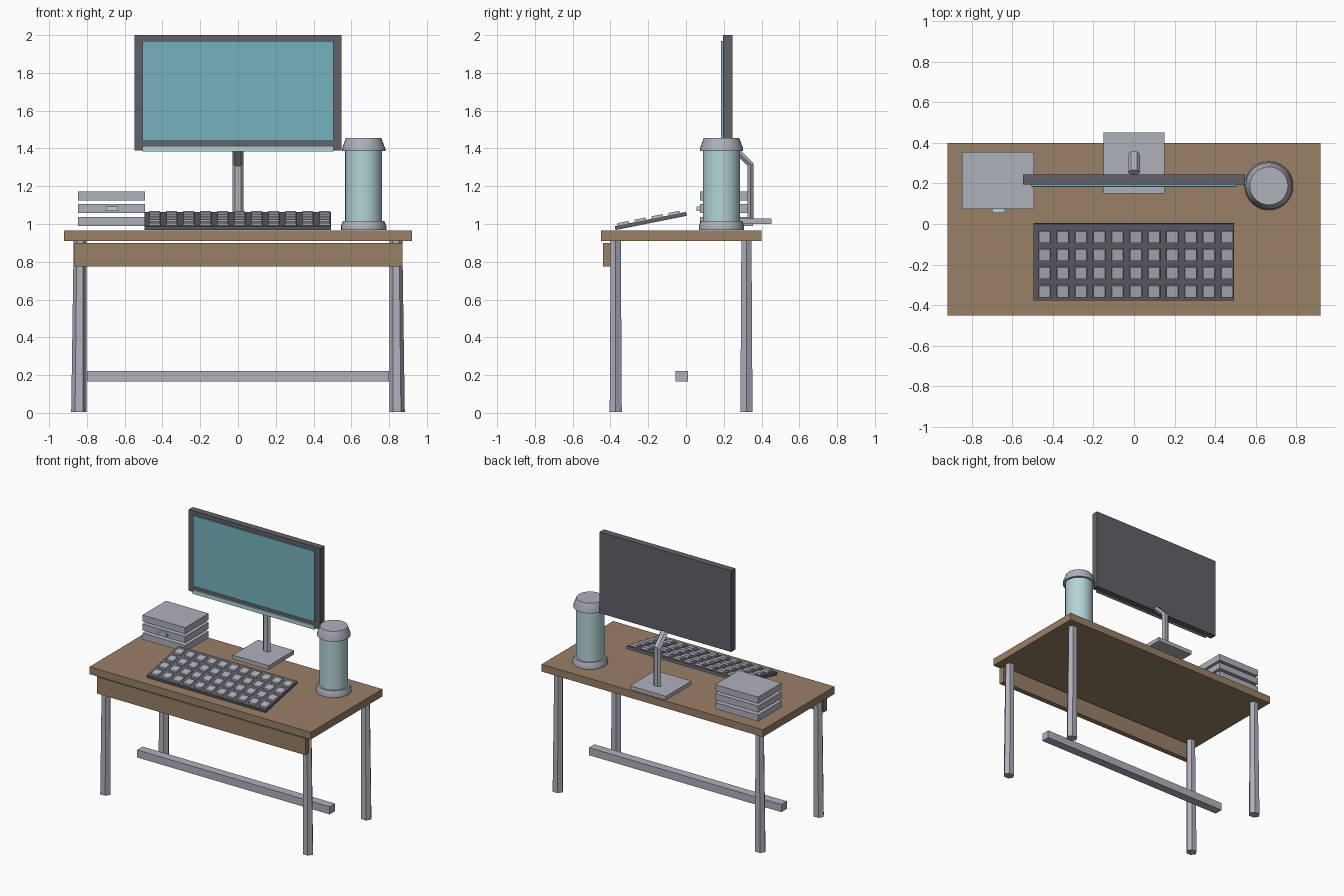
import bpy, bmesh
from math import cos, sin, pi, atan2
from mathutils import Matrix, Vector

if "Cube" in bpy.data.objects:
    bpy.data.objects.remove(bpy.data.objects["Cube"], do_unlink=True)


def material(name, rgb):
    m = bpy.data.materials.new(name)
    m.use_nodes = True
    m.diffuse_color = (*rgb, 1)
    m.node_tree.nodes["Principled BSDF"].inputs["Base Color"].default_value = (*rgb, 1)
    return m


wood = material("brown wood", (0.32, 0.215, 0.135))
metal = material("light grey", (0.43, 0.44, 0.50))
dark = material("dark grey", (0.12, 0.12, 0.14))
teal = material("screen teal", (0.18, 0.45, 0.52))
pale = material("pale teal", (0.45, 0.66, 0.67))


def finish(name, bm, *mats):
    bmesh.ops.recalc_face_normals(bm, faces=bm.faces)
    mesh = bpy.data.meshes.new(name)
    bm.to_mesh(mesh)
    bm.free()
    for m in mats:
        mesh.materials.append(m)
    obj = bpy.data.objects.new(name, mesh)
    bpy.context.collection.objects.link(obj)
    return obj


def add_box(bm, lo, hi, taper=1.0):
    """Box between two corners; taper narrows its top."""
    lo, hi = Vector(lo), Vector(hi)
    verts = bmesh.ops.create_cube(bm, size=1)["verts"]
    for v in verts:
        s = taper if v.co.z > 0 else 1
        v.co = (lo + hi) / 2 + Vector((v.co.x * s, v.co.y * s, v.co.z)) * (hi - lo)
    return verts


def box(name, lo, hi, mat):
    bm = bmesh.new()
    add_box(bm, lo, hi)
    return finish(name, bm, mat)


def loft(name, rings, mat):
    """Closed solid through rings with equal point counts."""
    bm = bmesh.new()
    loops = [[bm.verts.new(p) for p in ring] for ring in rings]
    n = len(loops[0])
    for a, b in zip(loops, loops[1:]):
        for i in range(n):
            bm.faces.new((a[i], a[(i + 1) % n], b[(i + 1) % n], b[i]))
    bm.faces.new(loops[0][::-1])
    bm.faces.new(loops[-1])
    return finish(name, bm, mat)


def ring(x, y, z, rx, ry, sides, tilt=0):
    """Elliptical ring, leaning back to front by tilt."""
    pts = []
    for i in range(sides):
        a = 2 * pi * i / sides
        v = ry * sin(a)
        pts.append((x + rx * cos(a), y + v * cos(tilt), z + v * sin(tilt)))
    return pts


def turned(name, x, y, profile, mat, sides=28):
    obj = loft(name, [ring(x, y, z, r, r, sides) for r, z in profile], mat)
    bpy.ops.object.select_all(action="DESELECT")
    obj.select_set(True)
    bpy.context.view_layer.objects.active = obj
    bpy.ops.object.shade_smooth_by_angle(angle=0.45)


# Desk
box("desk_top", (-0.92, -0.45, 0.91), (0.92, 0.40, 0.965), wood)
box("front_panel", (-0.865, -0.44, 0.775), (0.87, -0.40, 0.90), wood)
box("foot_rail", (-0.80, -0.055, 0.165), (0.80, 0.01, 0.222), metal)
for side, s in (("left", 1), ("right", -1)):
    for end, y in (("front", -0.372), ("back", 0.32)):
        loft(f"{end}_{side}_leg", [ring(s * 0.842, y, 0.005, 0.041, 0.037, 6),
                                   ring(s * 0.836, y, 0.912, 0.034, 0.031, 6)], metal)

# Monitor
box("monitor_case", (-0.547, 0.195, 1.39), (0.547, 0.245, 2.0), dark)
box("monitor_screen", (-0.505, 0.185, 1.44), (0.505, 0.196, 1.97), teal)
box("monitor_trim", (-0.505, 0.183, 1.383), (0.505, 0.196, 1.412), pale)
box("stand_base", (-0.15, 0.15, 1.0), (0.15, 0.452, 1.03), metal)
loft("stand_neck", [ring(0, 0.342, 1.025, 0.03, 0.018, 6),
                    ring(0, 0.342, 1.315, 0.03, 0.02, 6, pi / 8),
                    ring(0, 0.255, 1.40, 0.03, 0.02, 6, pi / 4)], metal)

# Stacked drawer unit
for name, z in (("bottom", 0.99), ("middle", 1.058), ("top", 1.125)):
    box(f"{name}_tray", (-0.847, 0.075, z), (-0.492, 0.355, z + 0.048), metal)
box("tray_handle", (-0.70, 0.055, 1.07), (-0.635, 0.076, 1.092), pale)

# Keyboard, modelled flat and then tilted about its front edge
tilt = atan2(0.075, 0.375)
place = Matrix.Translation((0, -0.373, 0.968)) @ Matrix.Rotation(tilt, 4, "X")
bm = bmesh.new()
add_box(bm, (-0.495, 0, 0), (0.493, 0.385, 0.021))
bm.transform(place)
finish("keyboard_body", bm, dark)
bm = bmesh.new()
for row in range(4):
    for col in range(11):
        x, y = -0.441 + 0.09 * col, 0.047 + 0.0915 * row
        add_box(bm, (x - 0.031, y - 0.032, 0.018), (x + 0.031, y + 0.032, 0.034), 0.9)
bm.transform(place)
finish("keyboard_keys", bm, metal)

# Flask
fx, fy = 0.665, 0.188
turned("flask_foot", fx, fy, [(0.12, 0.968), (0.12, 0.99), (0.11, 1.015)], metal)
turned("flask_body", fx, fy, [(0.098, 1.01), (0.098, 1.39)], pale)
turned("flask_cap", fx, fy, [(0.115, 1.387), (0.115, 1.398), (0.094, 1.455)], metal)
